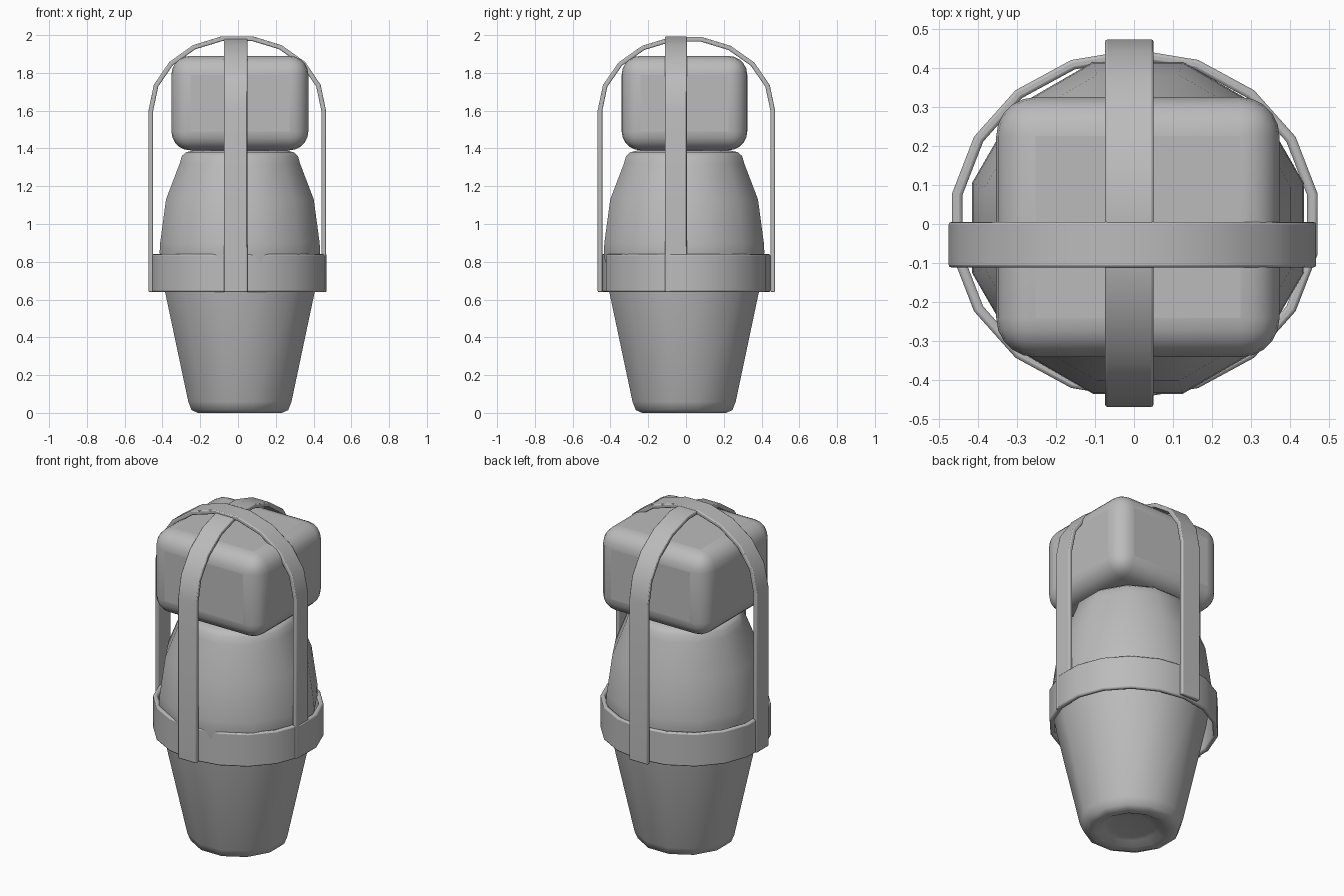
import bpy, bmesh, math
from math import cos, sin, radians

if "Cube" in bpy.data.objects:
    bpy.data.objects.remove(bpy.data.objects["Cube"], do_unlink=True)

grey = bpy.data.materials.new("plain grey")
grey.use_nodes = True
colour = (0.5, 0.5, 0.5, 1)
grey.diffuse_color = colour
grey.node_tree.nodes["Principled BSDF"].inputs["Base Color"].default_value = colour


def finish(bm, name, location, bevel=0, segments=2, angle=50):
    """Turn a bmesh into a smooth-shaded, optionally bevelled object."""
    bmesh.ops.recalc_face_normals(bm, faces=bm.faces)
    mesh = bpy.data.meshes.new(name)
    bm.to_mesh(mesh)
    bm.free()
    obj = bpy.data.objects.new(name, mesh)
    bpy.context.collection.objects.link(obj)
    obj.location = location
    mesh.materials.append(grey)
    if bevel:
        mod = obj.modifiers.new("rounded edges", "BEVEL")
        mod.width, mod.segments = bevel, segments
        mod.limit_method, mod.angle_limit = "ANGLE", radians(50)
    bpy.ops.object.select_all(action="DESELECT")
    bpy.context.view_layer.objects.active = obj
    obj.select_set(True)
    bpy.ops.object.shade_smooth_by_angle(angle=radians(angle))
    return obj


def lathe(bm, profile, sides, turn, scale=(1, 1), closed=False):
    """Sweep an (r, z) profile round z; open profiles are capped."""
    rings = []
    for r, z in profile:
        rings.append([bm.verts.new((r * scale[0] * cos(a), r * scale[1] * sin(a), z))
                      for a in (radians(turn) + math.tau * i / sides for i in range(sides))])
    pairs = list(zip(rings, rings[1:]))
    if closed:
        pairs.append((rings[-1], rings[0]))
    for low, high in pairs:
        for i in range(sides):
            j = (i + 1) % sides
            bm.faces.new((low[i], low[j], high[j], high[i]))
    if not closed:
        bm.faces.new(rings[0])
        bm.faces.new(rings[-1])


def strap(name, location, turn, half_width, top):
    """Flat band that rises straight, arches over and comes down again."""
    bm = bmesh.new()
    span, thick, spring, foot = 0.47, 0.025, 1.6, 0.64

    def path(inset):
        a, b = span - inset, top - spring - inset
        arch = [(a * cos(radians(t)), spring + b * sin(radians(t))) for t in range(0, 181, 20)]
        return [(a, foot)] + arch + [(-a, foot)]

    sections = []
    for (xo, zo), (xi, zi) in zip(path(0), path(thick)):
        sections.append([bm.verts.new(p) for p in (
            (xo, -half_width, zo), (xo, half_width, zo),
            (xi, half_width, zi), (xi, -half_width, zi))])
    for a, b in zip(sections, sections[1:]):
        for i in range(4):
            j = (i + 1) % 4
            bm.faces.new((a[i], a[j], b[j], b[i]))
    bm.faces.new(sections[0])
    bm.faces.new(sections[-1])
    obj = finish(bm, name, location, 0.006)
    obj.rotation_euler.z = radians(turn)


# Tapered pot with a dished underside and sloping shoulders
bm = bmesh.new()
lathe(bm, [(0.11, 0.03), (0.15, 0.025), (0.19, 0.003), (0.23, 0.0), (0.265, 0.015),
           (0.283, 0.06), (0.41, 0.64), (0.44, 0.85), (0.437, 0.9), (0.405, 1.13),
           (0.33, 1.32), (0.318, 1.36), (0.295, 1.38), (0.25, 1.39)], 12, 15)
finish(bm, "pot_body", (0.01, -0.01, 0))

# Rounded block resting on the pot
bm = bmesh.new()
bmesh.ops.create_cube(bm, size=1)
bmesh.ops.scale(bm, vec=(0.725, 0.665, 0.5), verts=bm.verts)
finish(bm, "top_block", (0.01, -0.008, 1.64), 0.1, 5)

# Waist hoop
bm = bmesh.new()
lathe(bm, [(0.448, 0.64), (0.475, 0.64), (0.475, 0.84), (0.448, 0.84)], 18, 10,
      scale=(1, 0.94), closed=True)
finish(bm, "waist_hoop", (0.002, 0, 0), 0.008)

# Two crossing straps
strap("side_strap", (-0.004, -0.053, 0), 0, 0.058, 2.0)
strap("front_back_strap", (-0.012, 0.002, 0), 90, 0.062, 1.996)
